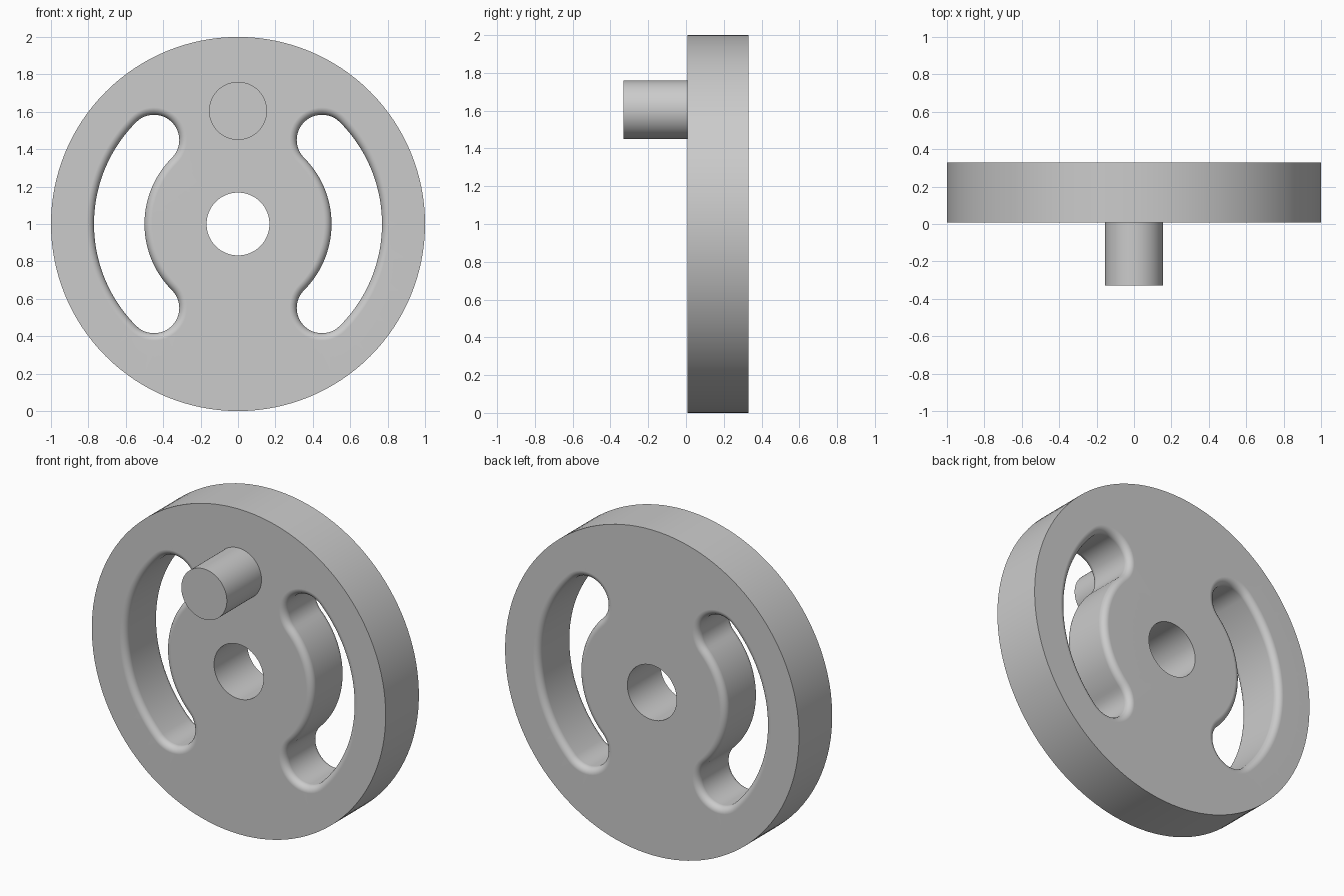
import bpy
import bmesh
from math import pi, sin, cos, sqrt

if "Cube" in bpy.data.objects:
    bpy.data.objects.remove(bpy.data.objects["Cube"])

FRONT, BACK, CENTRE_Z = 0.007, 0.33, 1.0
FILLET, STEPS = 0.04, 8

metal = bpy.data.materials.new("light grey metal")
metal.use_nodes = True
metal.diffuse_color = (0.6, 0.6, 0.6, 1)
metal.node_tree.nodes["Principled BSDF"].inputs["Base Color"].default_value = metal.diffuse_color


def arc(cx, cz, radius, start, end, count):
    """Points on an arc, without its last point."""
    angles = [start + (end - start) * i / count for i in range(count)]
    return [(cx + radius * cos(a), cz + radius * sin(a)) for a in angles]


def circle(radius, cz=CENTRE_Z, count=128):
    return arc(0, cz, radius, 0, 2 * pi, count)


def slot(side, half_width, mid=0.635, reach=pi / 4):
    """Curved slot with round ends, spanning a quarter turn about the hub."""
    ex, ez = mid * cos(reach), mid * sin(reach)
    pts = arc(0, 0, mid + half_width, -reach, reach, 40)
    pts += arc(ex, ez, half_width, reach, reach + pi, 24)
    pts += arc(0, 0, mid - half_width, reach, -reach, 40)
    pts += arc(ex, -ez, half_width, pi - reach, 2 * pi - reach, 24)
    return [(side * x, z + CENTRE_Z) for x, z in pts]


def loft(bm, sections):
    """Skin a wall through (outline, y) sections; return the two rim loops."""
    rings = [[bm.verts.new((x, y, z)) for x, z in pts] for pts, y in sections]
    for a, b in zip(rings, rings[1:]):
        for i in range(len(a)):
            bm.faces.new((a[i - 1], a[i], b[i], b[i - 1]))
    return [[bm.edges.get((r[i - 1], r[i])) for i in range(len(r))]
            for r in (rings[0], rings[-1])]


def finish(bm, name):
    bmesh.ops.recalc_face_normals(bm, faces=bm.faces)
    mesh = bpy.data.meshes.new(name)
    bm.to_mesh(mesh)
    bm.free()
    mesh.materials.append(metal)
    obj = bpy.data.objects.new(name, mesh)
    bpy.context.collection.objects.link(obj)
    bpy.ops.object.select_all(action='DESELECT')
    obj.select_set(True)
    bpy.context.view_layer.objects.active = obj
    bpy.ops.object.shade_smooth_by_angle(angle=pi / 6)
    # Keep the flat faces evenly shaded beside the rounded slot edges
    weighted = obj.modifiers.new("Weighted Normals", 'WEIGHTED_NORMAL')
    weighted.keep_sharp = True
    return obj


# Wheel disc: rim wall, shaft hole and two slots with rounded edges
bm = bmesh.new()
walls = [loft(bm, [(circle(r), FRONT), (circle(r), BACK)]) for r in (1.0, 0.168)]
flare = []
for i in range(STEPS + 1):
    a = pi / 2 * i / STEPS
    flare.append((FILLET * (1 - sin(a)), FILLET * (1 - cos(a))))
for side in (1, -1):
    sections = [(slot(side, 0.135 + out), FRONT + depth) for out, depth in flare]
    sections += [(slot(side, 0.135 + out), BACK - depth) for out, depth in reversed(flare)]
    walls.append(loft(bm, sections))
for end in (0, 1):
    rim_edges = [e for wall in walls for e in wall[end]]
    bmesh.ops.triangle_fill(bm, edges=rim_edges, use_beauty=True)
finish(bm, "wheel_disc")

# Crank pin on the front face
bm = bmesh.new()
pin = circle(0.155, 1.605, 96)
for loop in loft(bm, [(pin, -BACK), (pin, FRONT + 0.01)]):
    bmesh.ops.contextual_create(bm, geom=loop)
finish(bm, "crank_pin")
